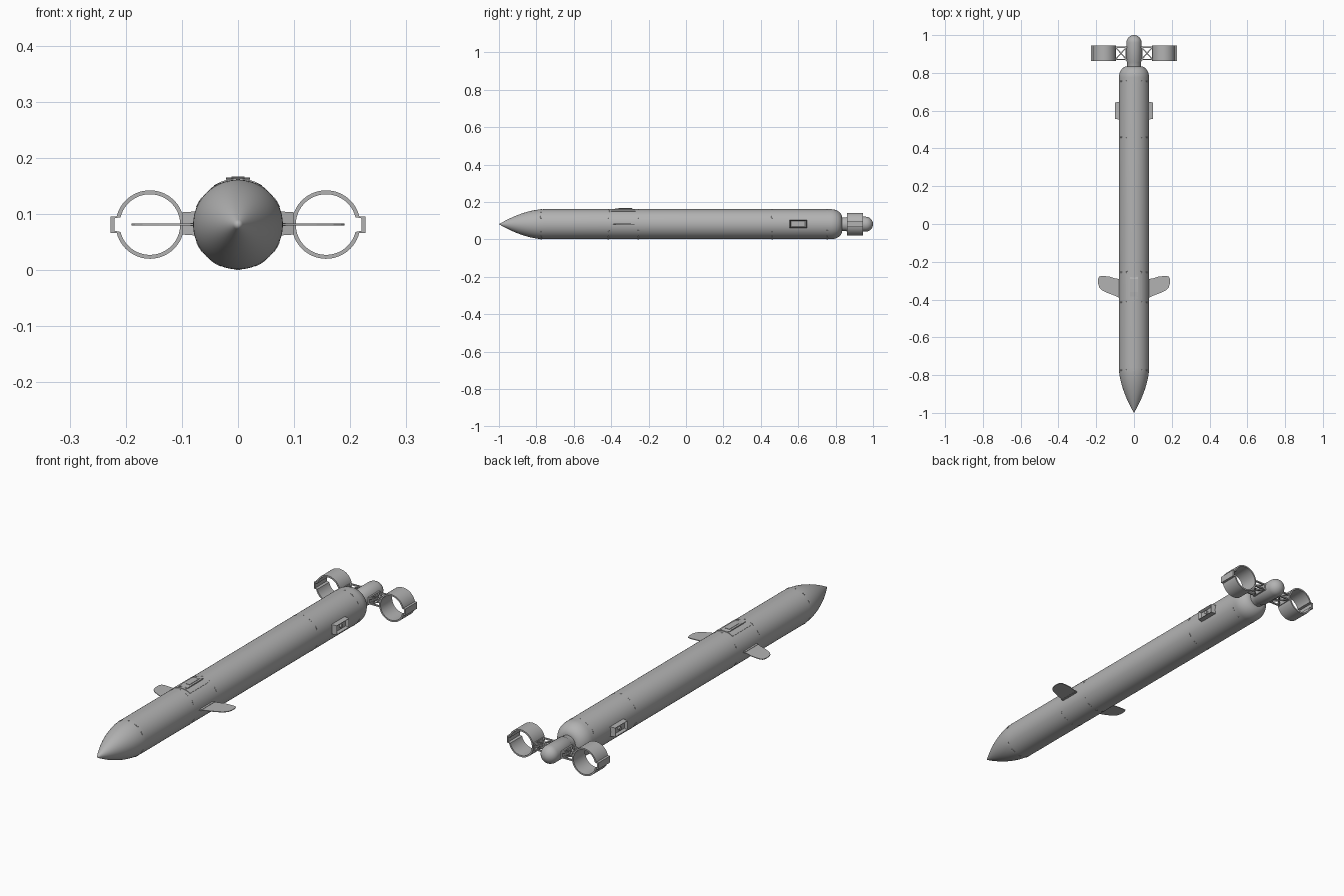
import bpy, bmesh
from math import sin, cos, pi, radians
from mathutils import Matrix, Vector

if "Cube" in bpy.data.objects:
    bpy.data.objects.remove(bpy.data.objects["Cube"])

AXIS = 0.081   # height of the body centre line
R = 0.08       # body radius

grey = bpy.data.materials.new("hull_grey")
grey.use_nodes = True
grey.diffuse_color = (0.45, 0.45, 0.45, 1)
grey.node_tree.nodes["Principled BSDF"].inputs["Base Color"].default_value = (0.45, 0.45, 0.45, 1)


def finish(name, bm, smooth=35):
    bmesh.ops.recalc_face_normals(bm, faces=bm.faces)
    mesh = bpy.data.meshes.new(name)
    bm.to_mesh(mesh)
    bm.free()
    mesh.materials.append(grey)
    ob = bpy.data.objects.new(name, mesh)
    bpy.context.collection.objects.link(ob)
    if smooth:
        bpy.ops.object.select_all(action='DESELECT')
        ob.select_set(True)
        bpy.context.view_layer.objects.active = ob
        bpy.ops.object.shade_smooth_by_angle(angle=radians(smooth))
    return ob


def lathe(name, profile, steps=64):
    """Spin (y, radius) points about the body axis."""
    bm = bmesh.new()
    verts = [bm.verts.new((r, y, AXIS)) for y, r in profile]
    edges = [bm.edges.new(p) for p in zip(verts, verts[1:])]
    bmesh.ops.spin(bm, geom=verts + edges, cent=(0, 0, AXIS), axis=(0, 1, 0),
                   angle=2 * pi, steps=steps, use_merge=True)
    bmesh.ops.remove_doubles(bm, verts=bm.verts, dist=1e-5)
    return finish(name, bm)


def add_box(bm, centre, size, rot=None):
    m = Matrix.Translation(centre) @ (rot or Matrix()) @ Matrix.Diagonal((*size, 1))
    return bmesh.ops.create_cube(bm, size=1, matrix=m)["verts"]


def extrude(bm, points, offset):
    """Turn a planar outline into a solid."""
    face = bm.faces.new([bm.verts.new(p) for p in points])
    new = bmesh.ops.extrude_face_region(bm, geom=[face], use_keep_orig=True)["geom"]
    bmesh.ops.translate(bm, verts=[v for v in new if isinstance(v, bmesh.types.BMVert)], vec=offset)


def mirrored(name, build, smooth=35):
    for label, s in (("left", 1), ("right", -1)):
        bm = bmesh.new()
        build(bm)
        bmesh.ops.scale(bm, verts=bm.verts, vec=(s, 1, 1))
        finish(label + "_" + name, bm, smooth)


# Hull: pointed nose, straight tube, rounded shoulder
nose = [(-1 + 0.24 * t, R * (1 - (1 - t) ** 1.75)) for t in [i / 16 for i in range(17)]]
shoulder = [(0.775 + 0.06 * sin(a), 0.035 + 0.045 * cos(a)) for a in [i * pi / 20 for i in range(11)]]
lathe("hull", nose + shoulder + [(0.835, 0)])

# Tail boom with a domed end
dome = [(0.96 + 0.04 * sin(a), 0.04 * cos(a)) for a in [i * pi / 20 for i in range(11)]]
lathe("tail_boom", [(0.82, 0.036), (0.855, 0.036), (0.862, 0.04)] + dome, 40)


# Fasteners in rings around the hull, alternating single and paired
def fastener(bm, y, angle, size):
    d = Vector((cos(angle), 0, sin(angle)))
    m = (Matrix.Translation(Vector((0, y, AXIS)) + d * R)
         @ d.to_track_quat('Z', 'Y').to_matrix().to_4x4())
    bmesh.ops.create_cone(bm, cap_ends=True, segments=8, radius1=size, radius2=size,
                          depth=0.0016, matrix=m)


bm = bmesh.new()
for y in (-0.775, -0.415, -0.255, 0.46, 0.755):
    for k in range(12):
        if k % 6 == 0:
            continue
        a = k * pi / 6
        if k % 3 == 0:
            fastener(bm, y, a, 0.004)
        else:
            fastener(bm, y, a - 0.06, 0.005)
            fastener(bm, y, a + 0.06, 0.005)
finish("hull_fasteners", bm, 0)


# Swept fins with rounded tips
def fin(bm):
    outline = [(0.07, -0.395), (0.10, -0.38), (0.14, -0.365), (0.17, -0.35), (0.184, -0.335),
               (0.19, -0.315), (0.19, -0.29), (0.184, -0.278), (0.17, -0.275), (0.13, -0.278),
               (0.10, -0.288), (0.07, -0.292)]
    extrude(bm, [(x, y, AXIS - 0.0015) for x, y in outline], (0, 0, 0.003))


mirrored("fin", fin, 0)


# Fin root fairing, a slim rod on the hull side
def fin_root(bm):
    add_box(bm, (0.083, -0.34, AXIS), (0.012, 0.09, 0.006))


mirrored("fin_root", fin_root, 0)

# Saddle plate wrapped on the hull top, with a raised sloped lug
bm = bmesh.new()
arc = [pi / 2 - 0.55 + i * 1.1 / 12 for i in range(13)]
ring = [(r * cos(a), -0.40, AXIS + r * sin(a))
        for r, seq in ((R + 0.002, arc), (R - 0.004, arc[::-1])) for a in seq]
extrude(bm, ring, (0, 0.13, 0))
finish("saddle_plate", bm)

bm = bmesh.new()
top = AXIS + R
side = [(-0.385, top - 0.01), (-0.385, top + 0.002), (-0.36, top + 0.004),
        (-0.29, top + 0.004), (-0.28, top + 0.001), (-0.28, top - 0.01)]
extrude(bm, [(-0.021, y, z) for y, z in side], (0.042, 0, 0))
add_box(bm, (0, -0.325, top + 0.003), (0.024, 0.07, 0.005))
for x in (-0.016, 0.016):
    for y in (-0.39, -0.277):
        add_box(bm, (x, y, top + 0.0005), (0.007, 0.007, 0.003))
finish("saddle_lug", bm, 0)


# Side pods: tapered boxes with a recessed window
def pod(bm):
    verts = add_box(bm, (0.083, 0.6, AXIS + 0.002), (0.034, 0.1, 0.044))
    for v in verts:
        if v.co.x > 0.09:
            v.co.y = 0.6 + (v.co.y - 0.6) * 0.86
            v.co.z = AXIS + 0.002 + (v.co.z - AXIS - 0.002) * 0.9
    outer = max(bm.faces, key=lambda f: f.calc_center_median().x)
    bmesh.ops.inset_individual(bm, faces=[outer], thickness=0.008)
    bmesh.ops.translate(bm, verts=outer.verts, vec=(-0.012, 0, 0))
    m = Matrix.Translation((0.09, 0.6, AXIS + 0.002)) @ Matrix.Rotation(pi / 2, 4, 'Y')
    bmesh.ops.create_cone(bm, cap_ends=True, segments=16, radius1=0.008, radius2=0.008,
                          depth=0.012, matrix=m)


mirrored("side_pod", pod)


# Tail hoops: thin round bands stepping out into a square channel
def hoop(bm):
    def loop(r, half, out):
        arc = [radians(14 + 332 * i / 56) for i in range(57)]
        pts = [(r * cos(a), r * sin(a)) for a in arc]
        return [(out, half)] + pts + [(out, -half)]
    outer = loop(0.061, 0.0148, 0.07)
    inner = loop(0.054, 0.011, 0.0635)
    rows = [[bm.verts.new((0.157 + x, y, AXIS + z)) for x, z in pts]
            for pts, y in ((outer, 0.862), (outer, 0.945), (inner, 0.945), (inner, 0.862))]
    n = len(outer)
    for k in range(4):
        a, b = rows[k], rows[(k + 1) % 4]
        for i in range(n):
            j = (i + 1) % n
            bm.faces.new((a[i], a[j], b[j], b[i]))


mirrored("tail_hoop", hoop)


# Truss arms joining the boom to the hoops
def truss(bm):
    mid = (0.069, 0.9035)
    for z in (-0.012, 0.012):
        for y in (-0.033, 0.033):
            add_box(bm, (mid[0], mid[1] + y, AXIS + z), (0.064, 0.007, 0.006))
        for a in (0.84, -0.84):
            add_box(bm, (mid[0], mid[1], AXIS + z), (0.088, 0.006, 0.005), Matrix.Rotation(a, 4, 'Z'))
    for x in (0.042, 0.098):
        add_box(bm, (x, mid[1], AXIS), (0.007, 0.076, 0.032))


mirrored("truss_arm", truss, 0)
